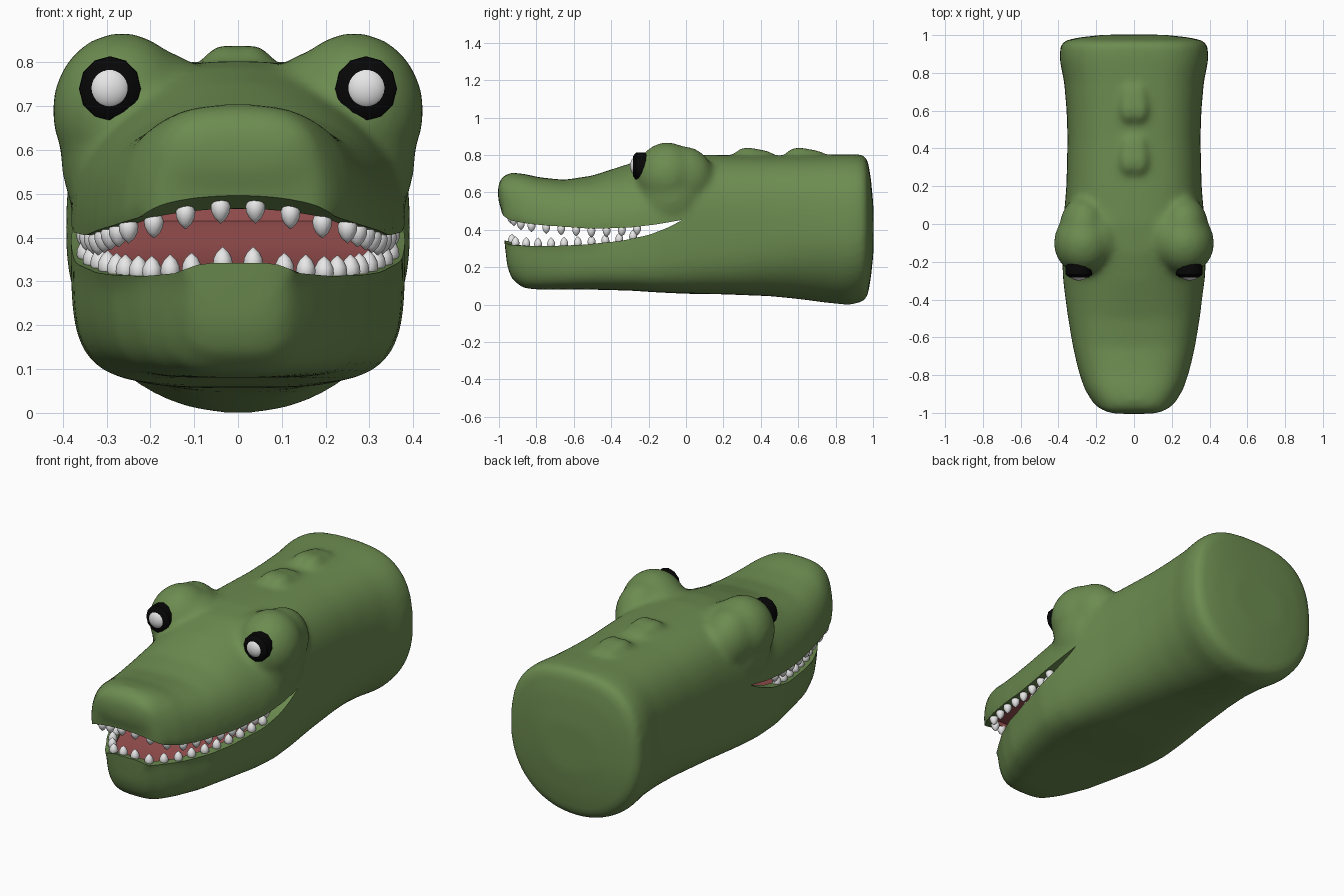
import bpy, bmesh, math
from mathutils import Matrix, Vector

if "Cube" in bpy.data.objects:
    bpy.data.objects.remove(bpy.data.objects["Cube"])


def material(name, rgb):
    m = bpy.data.materials.new(name)
    m.diffuse_color = (*rgb, 1)
    m.use_nodes = True
    m.node_tree.nodes["Principled BSDF"].inputs["Base Color"].default_value = m.diffuse_color
    return m


GREEN = material("skin green", (0.15, 0.26, 0.08))
RED = material("mouth red", (0.34, 0.085, 0.085))
WHITE = material("white", (0.8, 0.8, 0.8))
BLACK = material("black", (0.002, 0.002, 0.002))


def make(name, bm, mats, angle=40):
    bmesh.ops.recalc_face_normals(bm, faces=bm.faces)
    me = bpy.data.meshes.new(name)
    bm.to_mesh(me)
    bm.free()
    for m in mats:
        me.materials.append(m)
    me.shade_smooth()
    me.set_sharp_from_angle(angle=math.radians(angle))
    ob = bpy.data.objects.new(name, me)
    bpy.context.collection.objects.link(ob)
    return ob


def apply(ob):
    deps = bpy.context.evaluated_depsgraph_get()
    me = bpy.data.meshes.new_from_object(ob.evaluated_get(deps))
    ob.modifiers.clear()
    ob.data = me


def interp(table, y, col=1):
    if y <= table[0][0]:
        return table[0][col]
    for a, b in zip(table, table[1:]):
        if y <= b[0]:
            t = (y - a[0]) / (b[0] - a[0])
            return a[col] + t * (b[col] - a[col])
    return table[-1][col]


def loft(bm, rings, mat=0):
    rows = [[bm.verts.new(p) for p in r] for r in rings]
    n = len(rows[0])
    faces = [bm.faces.new((a[i], a[(i + 1) % n], b[(i + 1) % n], b[i]))
             for a, b in zip(rows, rows[1:]) for i in range(n)]
    faces += [bm.faces.new(rows[0]), bm.faces.new(rows[-1][::-1])]
    for f in faces:
        f.material_index = mat


def ellipsoid(bm, c, r, u=24, v=16):
    bmesh.ops.create_uvsphere(bm, u_segments=u, v_segments=v, radius=1,
                              matrix=Matrix.Translation(c) @ Matrix.Diagonal((*r, 1)))


# head and neck sections: y, bottom, top, half width
BODY = [(-1.005, .56, .64, .11), (-.985, .50, .68, .17), (-.968, .31, .692, .195),
        (-.955, .20, .700, .21), (-.93, .135, .705, .23), (-.87, .088, .700, .265),
        (-.78, .08, .68, .295), (-.65, .08, .667, .325), (-.5, .08, .69, .35),
        (-.3, .075, .755, .375), (-.15, .065, .79, .382), (0, .058, .803, .375),
        (.2, .055, .80, .358), (.45, .045, .795, .352), (.6, .03, .797, .357),
        (.75, .01, .80, .37), (.87, -.002, .805, .394), (.94, .013, .803, .391),
        (.97, .04, .78, .37), (.988, .14, .68, .29), (1.002, .27, .53, .16)]
# section roundness above and below, and lower jaw width ratio, along y
ROUND_TOP = [(-.6, .667), (-.27, 1), (-.05, .8), (.2, .72)]
ROUND_LOW = [(-1, .6), (-.7, .42), (-.2, .4), (.3, .62), (.7, .95)]
JAW = [(-.95, .58), (-.9, .64), (-.8, .77), (-.66, .88), (-.5, .94), (-.3, 1)]

# lip lines seen from the side: y, z
UPPER = [(-1.1, .53), (-.95, .485), (-.85, .447), (-.7, .42), (-.5, .405),
         (-.3, .412), (-.15, .43), (-.02, .453)]
LOWER = [(-1.1, .345), (-.95, .342), (-.9, .32), (-.75, .312), (-.55, .32),
         (-.35, .34), (-.2, .372), (-.1, .41), (-.02, .452)]


def lip(table, x, y):
    # lips arch across the front of the snout
    fade = min(1, max(0, (-.7 - y) / .25))
    arch = 1.7 if table is UPPER else 3
    return interp(table, y + arch * min(abs(x), .3) ** 2 * fade)


def section(y, zb, zt, w, n=56):
    zc, h = (zb + zt) / 2, (zt - zb) / 2
    pts = []
    for i in range(n):
        a = 2 * math.pi * (i + .5) / n
        c, s = math.cos(a), math.sin(a)
        p = interp(ROUND_TOP if s > 0 else ROUND_LOW, y)
        z = zc + math.copysign(abs(s) ** p, s) * h
        t = min(1, max(0, (.41 - z) / .06))
        x = math.copysign(abs(c) ** p, c) * w
        pts.append((x * (1 + t * (interp(JAW, y) - 1)), y, z))
    return pts


# head: loft plus brow bulges and back ridges, fused and smoothed
bm = bmesh.new()
loft(bm, [section(*r) for r in BODY])
for s in (-1, 1):
    ellipsoid(bm, (s * .265, -.1, .69), (.16, .17, .178))
    ellipsoid(bm, (s * .265, -.02, .68), (.13, .17, .168))
    ellipsoid(bm, (s * .2, -.07, .69), (.15, .17, .14))
    ellipsoid(bm, (s * .27, -.08, .59), (.135, .18, .2))
    for y in (.35, .625):
        ellipsoid(bm, (s * .028, y - .02, .77), (.06, .085, .074))
        ellipsoid(bm, (s * .025, y + .025, .765), (.06, .12, .068))
head = make("head", bm, [GREEN, RED])
mod = head.modifiers.new("fuse", 'REMESH')
mod.mode = 'VOXEL'
mod.voxel_size = .016
mod = head.modifiers.new("soften", 'SMOOTH')
mod.factor = .5
mod.iterations = 14
apply(head)
head.data.materials.clear()
for m in (GREEN, RED):
    head.data.materials.append(m)
head.data.polygons.foreach_set("material_index", [0] * len(head.data.polygons))

# mouth opening (green lips), then inner cavity (red)
ys = [-1.1] + [-1 + .035 * i for i in range(28)] + [-.02]
bm = bmesh.new()
loft(bm, [[(x, y, lip(UPPER, x, y)) for y in ys] +
          [(x, y, lip(LOWER, x, y)) for y in ys[-2::-1]]
          for x in [-.6] + [i * .03 for i in range(-13, 14)] + [.6]], 0)
gap = make("mouth_gap_cutter", bm, [GREEN, RED])
bm = bmesh.new()
rings = []
for i in range(19):
    y = -.9 + .9 * i / 18
    w = interp(BODY, y, 3) - .055
    v = interp(BODY, y, 3) * interp(JAW, y) - .05
    lo, hi = lip(LOWER, v, y) - .014, max(.465, interp(UPPER, y) + .012)
    z1, z2 = (.37, .41) if lo < .35 else (lo + .01, lo + .02)
    rings.append([(-v, y, lo), (v, y, lo), (v, y, z1), (w, y, z2),
                  (w, y, hi), (-w, y, hi), (-w, y, z2), (-v, y, z1)])
loft(bm, rings, 1)
cavity = make("mouth_cavity_cutter", bm, [GREEN, RED])
for cutter in (gap, cavity):
    mod = head.modifiers.new("cut", 'BOOLEAN')
    mod.operation = 'DIFFERENCE'
    mod.solver = 'EXACT'
    mod.object = cutter
    apply(head)
    bpy.data.objects.remove(cutter)
head.data.shade_smooth()
head.data.set_sharp_from_angle(angle=math.radians(40))

# teeth: pointed drops spaced evenly along each lip
DROP = [(.002, -.016), (.016, -.01), (.0225, .006), (.021, .02), (.014, .034), (.001, .046)]


def tooth(bm, x, y, z, up):
    loft(bm, [[(x + r * math.cos(k * math.pi / 5), y + r * math.sin(k * math.pi / 5),
                z + up * h) for k in range(10)] for r, h in DROP])


def teeth(name, table, up, front, ratio, y_end, target, gap):
    path = [Vector(p) for p in front]
    y = path[-1].y + .03
    while y < y_end:
        path.append(Vector((interp(BODY, y, 3) * (interp(JAW, y) if ratio else 1) - .03, y)))
        y += .01
    bm = bmesh.new()
    run = 0
    for a, b in zip(path, path[1:]):
        d = (b - a).length
        while run + d >= target:
            p = a.lerp(b, (target - run) / d)
            for s in (-1, 1):
                tooth(bm, s * p.x, p.y, lip(table, p.x, p.y), up)
            target += gap
        run += d
    make(name, bm, [WHITE], 60)


teeth("upper_teeth", UPPER, -1, [(0, -.94), (.1, -.928), (.17, -.9), (.222, -.86)],
      False, -.18, .04, .082)
teeth("lower_teeth", LOWER, 1, [(0, -.935), (.09, -.925), (.12, -.9), (.15, -.86)],
      True, -.27, .035, .076)

# eyes: black twelve-sided rim with a white ball
for s, side in ((-1, "left"), (1, "right")):
    bm = bmesh.new()
    loft(bm, [[(s * .292 + r * math.cos(k * math.pi / 6), y,
                .74 + 1.04 * r * math.sin(k * math.pi / 6)) for k in range(12)]
              for r, y in ((.066, -.19), (.071, -.238), (.07, -.268), (.05, -.284))])
    make(side + "_eye_rim", bm, [BLACK])
    bm = bmesh.new()
    ellipsoid(bm, (s * .293, -.267, .741), (.049, .032, .049))
    make(side + "_eye_ball", bm, [WHITE])
